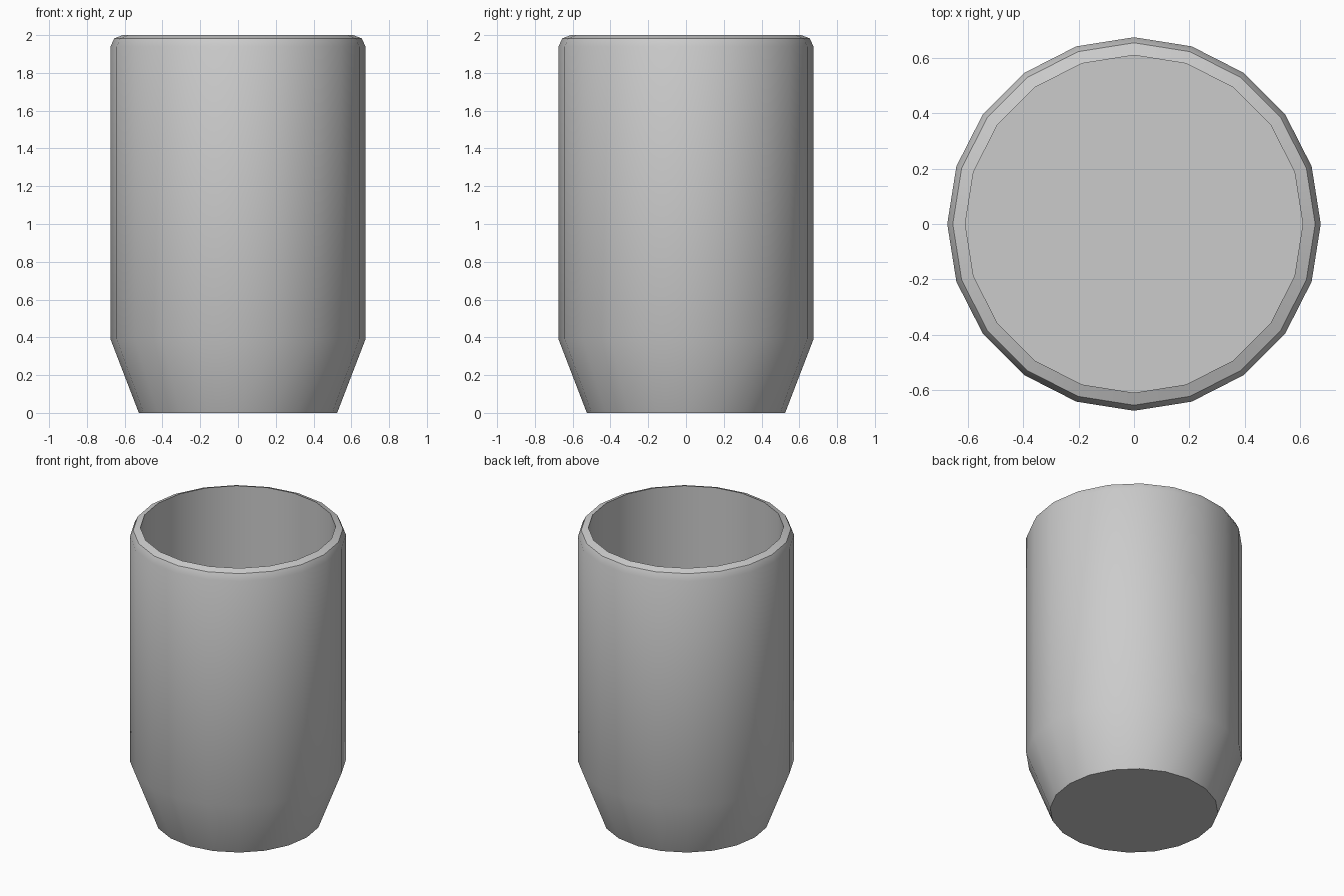
import bpy
import bmesh
from math import cos, sin, pi, radians

SIDES = 20

cube = bpy.data.objects.get("Cube")
if cube:
    bpy.data.objects.remove(cube, do_unlink=True)

grey = bpy.data.materials.new("plain_grey")
grey.use_nodes = True
colour = (0.6, 0.6, 0.6, 1)
grey.diffuse_color = colour
grey.node_tree.nodes["Principled BSDF"].inputs["Base Color"].default_value = colour

# Radius and height: foot, taper, wall, rounded lip, then down inside to the floor
profile = [(0.525, 0), (0.675, 0.39), (0.675, 1.94), (0.655, 1.983),
           (0.61, 2), (0.61, 0.39)]


def lathe(name, profile, material):
    """Turn a profile about z and cap both ends."""
    bm = bmesh.new()
    rings = [[bm.verts.new((r * cos(2 * pi * i / SIDES), r * sin(2 * pi * i / SIDES), z))
              for i in range(SIDES)] for r, z in profile]
    for low, high in zip(rings, rings[1:]):
        for i in range(SIDES):
            j = (i + 1) % SIDES
            bm.faces.new((low[i], low[j], high[j], high[i]))
    bm.faces.new(rings[0][::-1])
    bm.faces.new(rings[-1])
    mesh = bpy.data.meshes.new(name)
    bm.to_mesh(mesh)
    bm.free()
    mesh.materials.append(material)
    obj = bpy.data.objects.new(name, mesh)
    bpy.context.collection.objects.link(obj)
    return obj


# Hollow tumbler body
cup = lathe("cup_body", profile, grey)
bpy.ops.object.select_all(action="DESELECT")
cup.select_set(True)
bpy.context.view_layer.objects.active = cup
bpy.ops.object.shade_smooth_by_angle(angle=radians(30))
